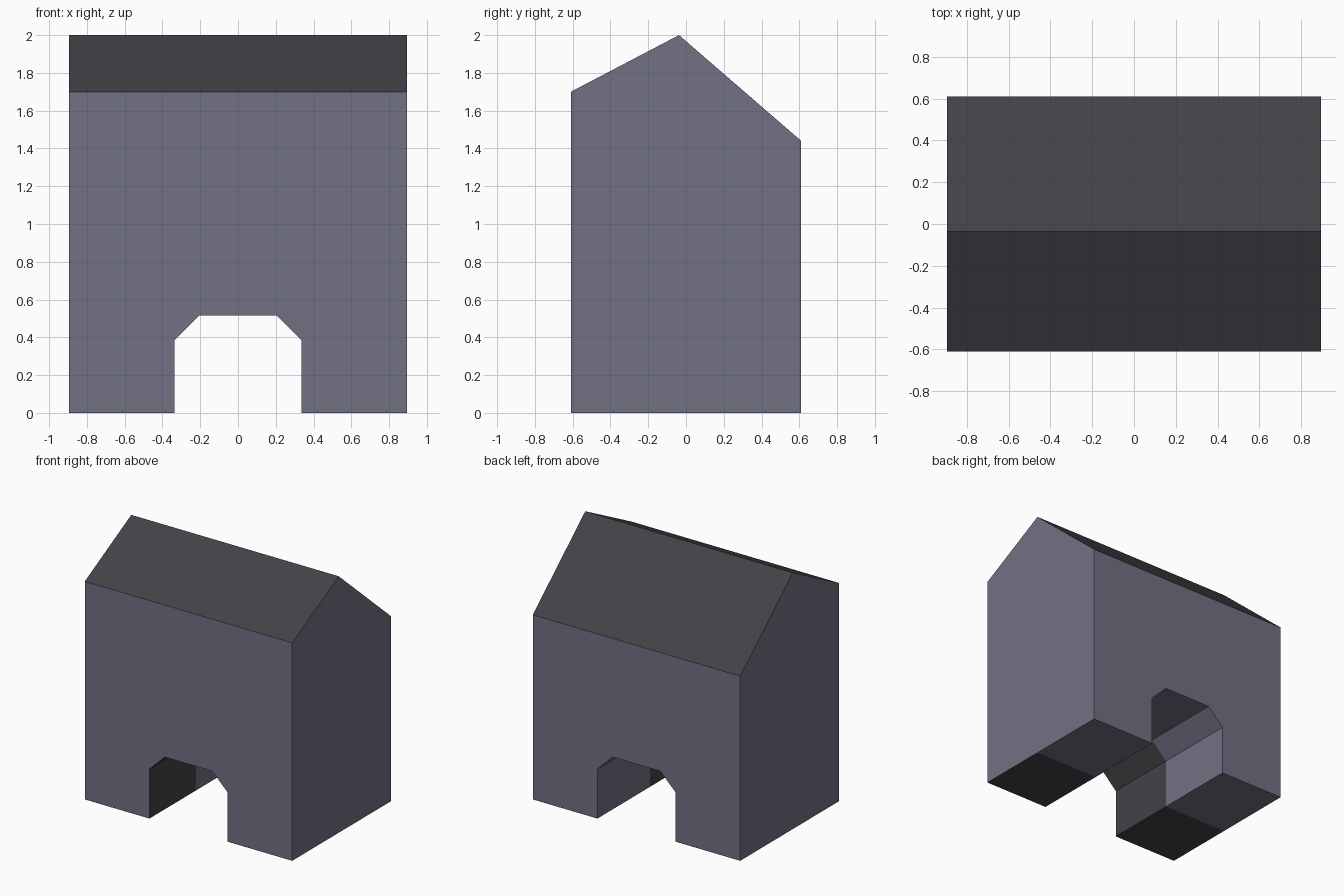
import bpy, bmesh
from mathutils import Vector

if "Cube" in bpy.data.objects:
    bpy.data.objects.remove(bpy.data.objects["Cube"])

HALF_X, HALF_Y = 0.895, 0.61
RIDGE = Vector((0, -0.037, 2.0))
FRONT_EAVE, BACK_EAVE = 1.70, 1.44


def material(name, color):
    m = bpy.data.materials.new(name)
    m.diffuse_color = (*color, 1)
    m.use_nodes = True
    m.node_tree.nodes["Principled BSDF"].inputs["Base Color"].default_value = m.diffuse_color
    return m


bm = bmesh.new()

# House block: front outline with the chamfered passage, extruded front to back
half = [(0.205, 0.515), (0.337, 0.385), (0.337, 0), (HALF_X, 0), (HALF_X, 2.6)]
outline = half + [(-x, z) for x, z in reversed(half)]
face = bm.faces.new([bm.verts.new((x, -HALF_Y, z)) for x, z in outline])
ext = bmesh.ops.extrude_face_region(bm, geom=[face])
moved = [v for v in ext["geom"] if isinstance(v, bmesh.types.BMVert)]
bmesh.ops.translate(bm, verts=moved, vec=(0, 2 * HALF_Y, 0))
bmesh.ops.recalc_face_normals(bm, faces=bm.faces)


def bisect(point, normal, clear):
    cut = bmesh.ops.bisect_plane(
        bm, geom=bm.verts[:] + bm.edges[:] + bm.faces[:], dist=1e-4,
        plane_co=point, plane_no=normal, clear_outer=clear)
    if clear:
        edges = [e for e in bm.edges if e.is_boundary]
        bmesh.ops.holes_fill(bm, edges=edges, sides=0)


# Asymmetric gable roof: one cut per slope
for side, eave in ((-1, FRONT_EAVE), (1, BACK_EAVE)):
    run = side * HALF_Y - RIDGE.y
    bisect(RIDGE, Vector((0, side * (RIDGE.z - eave), abs(run))).normalized(), True)

# Colour seam below the ridge
bisect(RIDGE, Vector((0, 1, 0)), False)
bmesh.ops.recalc_face_normals(bm, faces=bm.faces)

# Dark: roof slopes, plus front half of the passage lining and underside
for f in bm.faces:
    c, n = f.calc_center_median(), f.normal
    roof = n.z > 0.1
    lining = abs(n.y) < 0.1 and (abs(c.x) < 0.4 or n.z < -0.9)
    f.material_index = int(roof or (lining and c.y < RIDGE.y))
    f.smooth = False

mesh = bpy.data.meshes.new("house_body")
bm.to_mesh(mesh)
bm.free()
mesh.materials.append(material("slate blue wall", (0.165, 0.165, 0.23)))
mesh.materials.append(material("charcoal roof", (0.057, 0.054, 0.063)))
house = bpy.data.objects.new("house_body", mesh)
bpy.context.collection.objects.link(house)
